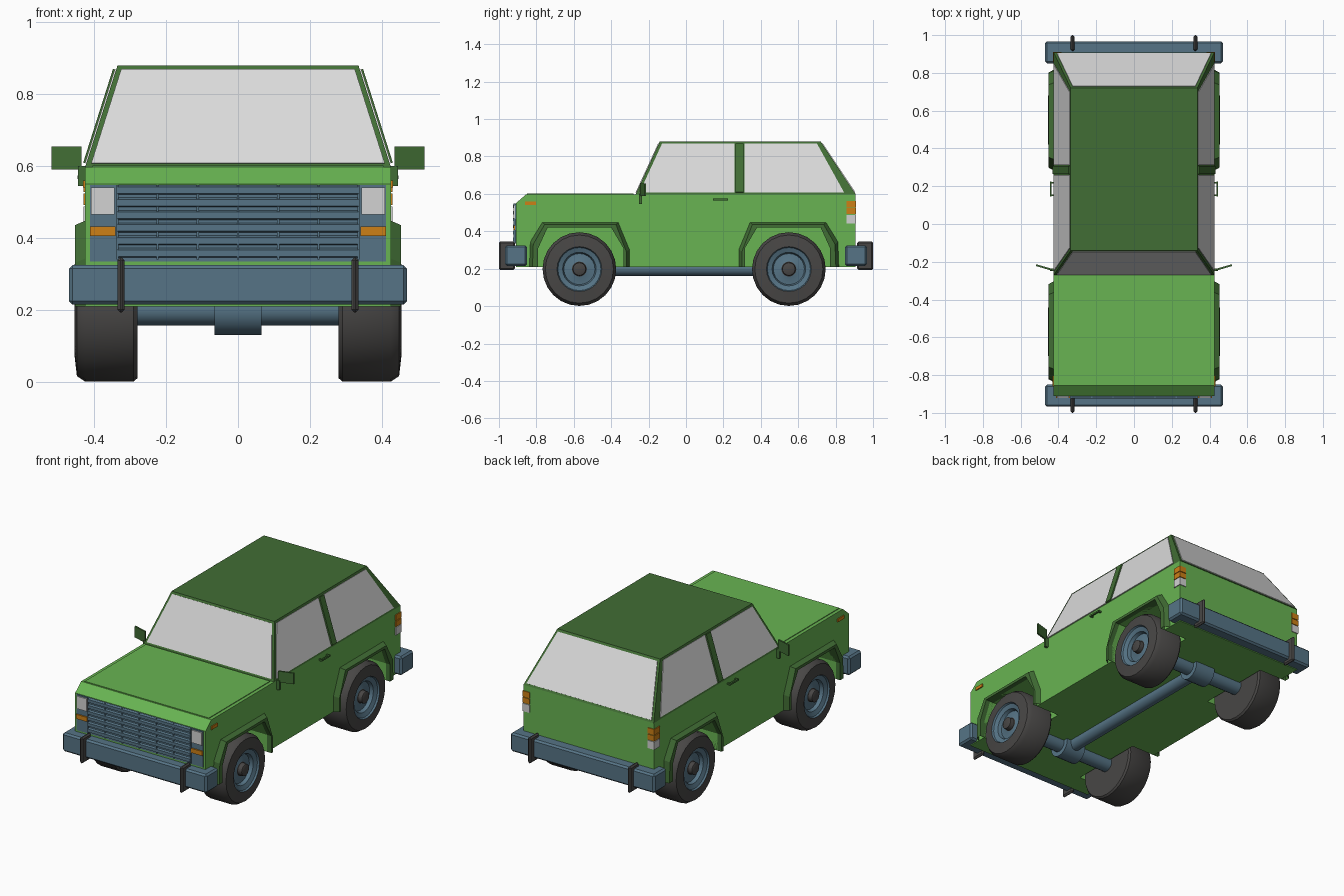
import bpy, bmesh, math
from mathutils import Vector, Matrix

if "Cube" in bpy.data.objects:
    bpy.data.objects.remove(bpy.data.objects["Cube"], do_unlink=True)


def material(name, r, g, b):
    m = bpy.data.materials.new(name)
    m.use_nodes = True
    m.diffuse_color = (r, g, b, 1)
    m.node_tree.nodes["Principled BSDF"].inputs["Base Color"].default_value = (r, g, b, 1)
    return m


GREEN = material("leaf green", .138, .456, .084)
DARK = material("dark green", .053, .155, .035)
BLUE = material("slate blue", .093, .175, .238)
RUBBER = material("dark rubber", .065, .062, .06)
GLASS = material("pale glass", .70, .70, .70)
LAMP = material("lamp white", .65, .65, .65)
ORANGE = material("amber", .61, .216, .008)


def build(name, verts, faces, *mats):
    bm = bmesh.new()
    vs = [bm.verts.new(v) for v in verts]
    for f in faces:
        bm.faces.new([vs[i] for i in f])
    return finish(name, bm, *mats)


def finish(name, bm, *mats):
    bmesh.ops.recalc_face_normals(bm, faces=bm.faces)
    me = bpy.data.meshes.new(name)
    bm.to_mesh(me)
    bm.free()
    for m in mats:
        me.materials.append(m)
    ob = bpy.data.objects.new(name, me)
    bpy.context.collection.objects.link(ob)
    return ob


def loft(name, loops, mat, closed=True, caps=True):
    """Skin a row of equally long point loops."""
    n = len(loops[0])
    faces = [(k * n + i, k * n + (i + 1) % n, (k + 1) * n + (i + 1) % n, (k + 1) * n + i)
             for k in range(len(loops) - 1) for i in range(n if closed else n - 1)]
    if caps:
        faces += [tuple(range(n)), tuple(range((len(loops) - 1) * n, len(loops) * n))]
    return build(name, [p for loop in loops for p in loop], faces, mat)


def prism(name, yz, x0, x1, mat):
    return loft(name, [[(x, y, z) for y, z in yz] for x in (x0, x1)], mat)


def box(name, x, y, z, mat, bevel=0):
    x, y = sorted(x), sorted(y)
    ob = prism(name, [(y[0], z[0]), (y[1], z[0]), (y[1], z[1]), (y[0], z[1])], x[0], x[1], mat)
    if bevel:
        b = ob.modifiers.new("edges", "BEVEL")
        b.width, b.segments = bevel, 1
    return ob


def plate(name, points, mat, outward, thick=.004):
    """Thin panel lying on a flat face."""
    p = [Vector(q) for q in points]
    n = (p[1] - p[0]).cross(p[2] - p[0]).normalized() * thick
    if n.dot(Vector(outward)) < 0:
        n.negate()
    return loft(name, [[q - n * .2 for q in p], [q + n for q in p]], mat)


def smooth(ob):
    bpy.ops.object.select_all(action="DESELECT")
    ob.select_set(True)
    bpy.context.view_layer.objects.active = ob
    bpy.ops.object.shade_smooth_by_angle(angle=math.radians(35))


def lathe(name, profile, centre, side, mats, steps=24):
    """Spin (x, radius, material) points around the x axis."""
    bm = bmesh.new()
    rings = [[bm.verts.new((side * x, centre[0] + r * math.cos(a), centre[1] + r * math.sin(a)))
              for a in (math.tau * i / steps for i in range(steps))] for x, r, _ in profile]
    for k in range(len(rings) - 1):
        for i in range(steps):
            j = (i + 1) % steps
            f = bm.faces.new((rings[k][i], rings[k][j], rings[k + 1][j], rings[k + 1][i]))
            f.material_index = profile[k + 1][2]
    bm.faces.new(rings[0]).material_index = profile[0][2]
    bm.faces.new(rings[-1]).material_index = profile[-1][2]
    smooth(finish(name, bm, *mats))


def rod(name, axis, centre, length, radius, mat):
    bm = bmesh.new()
    turn = Matrix.Rotation(math.pi / 2, 4, "Y" if axis == "X" else "X")
    bmesh.ops.create_cone(bm, cap_ends=True, segments=20, radius1=radius, radius2=radius,
                          depth=length, matrix=Matrix.Translation(centre) @ turn)
    smooth(finish(name, bm, mat))


W, FLOOR, BELT, ROOF = .425, .21, .597, .88
AXLES = {"front": (-.57, .198), "rear": (.55, .198)}
OPEN = [(-.22, FLOOR), (-.22, .31), (-.17, .42), (.17, .42), (.235, .31), (.235, FLOOR)]
FLARE = [(-.27, FLOOR), (-.265, .345), (-.20, .45), (.21, .45), (.27, .305), (.27, FLOOR)]


def arch(points, axle, x):
    m = 1 if axle == "front" else -1
    return [(x, AXLES[axle][0] + m * y, z) for y, z in points]


# Lower body: solid middle plus side slabs notched for the wheels
outline = [(.905, FLOOR), (.905, BELT), (-.855, BELT), (-.91, .55), (-.91, FLOOR)]
prism("body_core", outline, -.27, .27, GREEN)
notches = [(y, z) for _, y, z in arch(OPEN, "front", 0)]
notches += [(y, z) for _, y, z in reversed(arch(OPEN, "rear", 0))]
for s in (-1, 1):
    prism("body_side", outline + notches, s * .27, s * W, GREEN)
box("hood_panel", (-.405, .405), (-.85, -.28), (.59, .601), GREEN)

# Cabin: tapered frame with glass plates on its slopes
def cabin_x(z): return W + (.335 - W) * (z - BELT) / (ROOF - BELT)
def front_y(z): return -.27 + .13 * (z - BELT) / (ROOF - BELT)
def rear_y(z): return .908 - .188 * (z - BELT) / (ROOF - BELT)


def ring(z):
    x = cabin_x(z)
    return [(-x, front_y(z), z), (x, front_y(z), z), (x, rear_y(z), z), (-x, rear_y(z), z)]


loft("cabin", [ring(BELT), ring(ROOF)], DARK)
LOW, HIGH = .607, .868
for name, fy, out in (("windscreen", front_y, (0, -1, .3)), ("rear_window", rear_y, (0, 1, .3))):
    a, b = cabin_x(LOW) - .014, cabin_x(HIGH) - .014
    plate(name, [(-a, fy(LOW), LOW), (a, fy(LOW), LOW), (b, fy(HIGH), HIGH), (-b, fy(HIGH), HIGH)],
          GLASS, out)
for s in (-1, 1):
    def on_side(ys):
        return [(s * cabin_x(z), y, z) for y, z in zip(ys, (LOW, LOW, HIGH, HIGH))]
    plate("door_window", on_side((-.248, .26, .26, -.128)), GLASS, (s, 0, 0))
    plate("quarter_window", on_side((.312, .845, .70, .312)), GLASS, (s, 0, 0))
    plate("door_pillar", on_side((.265, .307, .307, .265)), DARK, (s, 0, 0), .009)

# Wheel arch flares, wheels, axles
for axle, (cy, cz) in AXLES.items():
    rim_edge = [(y * .93, z if z == FLOOR else z - .014) for y, z in FLARE]
    for s in (-1, 1):
        loft(axle + "_flare", [arch(FLARE, axle, s * (W - .005)), arch(rim_edge, axle, s * .453),
                               arch(OPEN, axle, s * .453), arch(OPEN, axle, s * .40)],
             DARK, closed=False, caps=False)
        lathe(axle + "_wheel",
              [(.28, .10, 0), (.28, .188, 0), (.29, .197, 0), (.425, .197, 0), (.448, .182, 0),
               (.455, .12, 0), (.445, .115, 1), (.435, .09, 1), (.415, .083, 1), (.42, .04, 1),
               (.422, .036, 2), (.447, .034, 2), (.45, .028, 2)],
              (cy, cz), s, (RUBBER, BLUE, RUBBER))
    rod(axle + "_axle", "X", (0, cy, .2), .60, .043, BLUE)
    rod(axle + "_differential", "X", (0, cy, .2), .13, .07, BLUE)
rod("drive_shaft", "Y", (0, -.01, .2), 1.12, .038, BLUE)

# Bumpers with wrap-round guards
for name, s in (("front", -1), ("rear", 1)):
    box(name + "_bumper", (-.47, .47), (s * .85, s * .967), (.215, .325), BLUE, .01)
    for x in (-.325, .325):
        box(name + "_bumper_guard", (x - .01, x + .01), (s * .915, s), (.193, .346), RUBBER, .008)

# Grille with slats, dividers and lamps
box("grille_panel", (-.412, .412), (-.914, -.90), (.335, .548), BLUE)
for i in range(6):
    z = .345 + i * .035
    prism("grille_slat", [(-.912, z), (-.924, z + .004), (-.924, z + .022), (-.912, z + .028)],
          -.335, .335, BLUE)
for i in range(7):
    x = (i - 3) * .1117
    box("grille_divider", (x - .003, x + .003), (-.921, -.91), (.34, .548), BLUE)
for s in (-1, 1):
    box("headlight", (s * .343, s * .408), (-.921, -.91), (.466, .54), LAMP)
    box("front_indicator", (s * .34, s * .412), (-.922, -.91), (.406, .432), ORANGE)
    box("side_marker", (s * .42, s * .431), (-.86, -.802), (.541, .56), ORANGE)
    # Tail lamps wrap the rear corners
    for name, z0, z1, mat in (("tail_upper", .528, .562, ORANGE), ("tail_middle", .492, .524, ORANGE),
                              ("tail_lower", .442, .488, LAMP)):
        box(name + "_lamp", (s * .385, s * .43), (.858, .91), (z0, z1), mat)
    # Door handles: a bar on two posts
    box("door_handle", (s * .437, s * .446), (.145, .225), (.564, .574), DARK)
    for y in (.147, .215):
        box("handle_post", (s * .42, s * .44), (y, y + .008), (.564, .574), DARK)
    # Door mirrors, swept back a little
    loft("mirror", [[(s * .435, y, .59), (s * .518, y + .024, .59),
                     (s * .518, y + .024, .655), (s * .435, y, .655)] for y in (-.247, -.237)], DARK)
    box("mirror_stem", (s * .42, s * .445), (-.25, -.236), (.545, .60), DARK)
